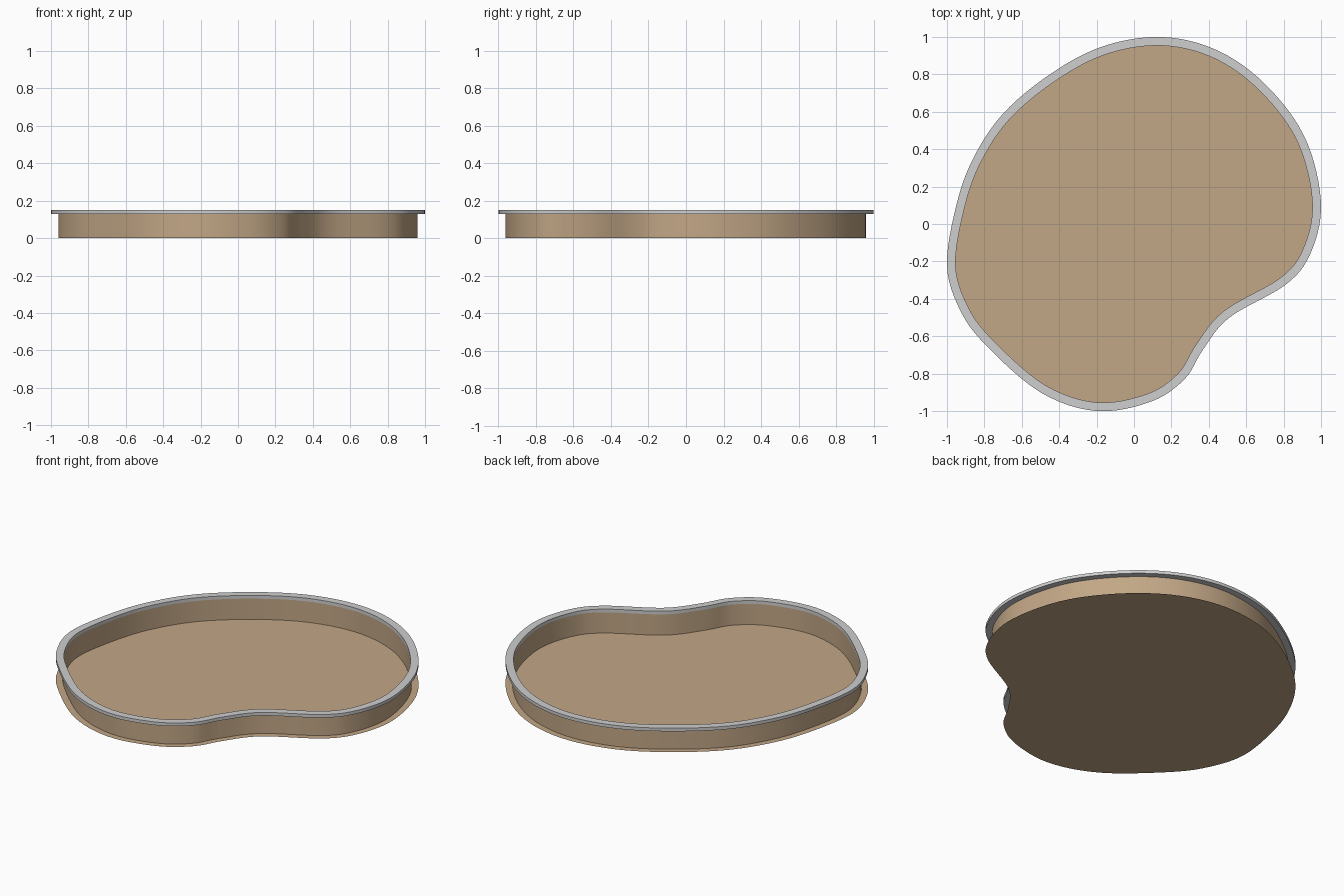
import bpy
import bmesh
import math
from mathutils import Vector

cube = bpy.data.objects.get("Cube")
if cube:
    bpy.data.objects.remove(cube, do_unlink=True)


def make_material(name, rgb):
    mat = bpy.data.materials.new(name)
    mat.use_nodes = True
    mat.diffuse_color = (*rgb, 1)
    mat.node_tree.nodes["Principled BSDF"].inputs["Base Color"].default_value = (*rgb, 1)
    return mat


tan = make_material("warm tan", (0.54, 0.385, 0.24))
grey = make_material("light grey", (0.62, 0.62, 0.62))

# Kidney outline, counter-clockwise from the back
CONTROL = [Vector(p) for p in (
    (0.11, 1.0), (-0.18, 0.945), (-0.45, 0.80), (-0.70, 0.59), (-0.86, 0.35),
    (-0.95, 0.10), (-1.0, -0.22), (-0.93, -0.46), (-0.79, -0.65), (-0.50, -0.90),
    (-0.20, -1.0), (0.09, -0.95), (0.27, -0.83), (0.37, -0.67), (0.51, -0.50),
    (0.81, -0.325), (0.94, -0.165), (1.0, 0.08), (0.95, 0.37), (0.83, 0.60),
    (0.62, 0.82), (0.38, 0.955))]
STEPS = 6


def smooth_loop(points):
    """Closed Catmull-Rom curve through the points."""
    result = []
    n = len(points)
    for i in range(n):
        a, b, c, d = (points[(i + k) % n] for k in (-1, 0, 1, 2))
        for s in range(STEPS):
            t = s / STEPS
            result.append(0.5 * (2 * b + (c - a) * t + (2 * a - 5 * b + 4 * c - d) * t ** 2
                                 + (3 * b - a - 3 * c + d) * t ** 3))
    return result


def inset(loop, distance):
    """Move every point inward along its normal."""
    n = len(loop)
    result = []
    for i, p in enumerate(loop):
        tangent = (loop[(i + 1) % n] - loop[i - 1]).normalized()
        result.append(p + Vector((-tangent.y, tangent.x)) * distance)
    return result


def finish(name, bm, mat):
    mesh = bpy.data.meshes.new(name)
    bm.to_mesh(mesh)
    bm.free()
    mesh.materials.append(mat)
    obj = bpy.data.objects.new(name, mesh)
    bpy.context.collection.objects.link(obj)
    bpy.ops.object.select_all(action="DESELECT")
    obj.select_set(True)
    bpy.context.view_layer.objects.active = obj
    bpy.ops.object.shade_smooth_by_angle(angle=math.radians(35))
    return obj


def band(name, outer, inner, z0, z1, mat):
    """Closed ring with a rectangular cross-section."""
    bm = bmesh.new()
    section = ((outer, z0), (outer, z1), (inner, z1), (inner, z0))
    rings = [[bm.verts.new((p.x, p.y, z)) for p in loop] for loop, z in section]
    n = len(outer)
    for k in range(4):
        lower, upper = rings[k], rings[(k + 1) % 4]
        for i in range(n):
            j = (i + 1) % n
            bm.faces.new((lower[i], lower[j], upper[j], upper[i]))
    bmesh.ops.recalc_face_normals(bm, faces=bm.faces)
    return finish(name, bm, mat)


outline = smooth_loop(CONTROL)

# Flat floor sheet reaching the full outline
bm = bmesh.new()
bm.faces.new([bm.verts.new((p.x, p.y, 0)) for p in outline])
finish("floor", bm, tan)

# Thin upright wall and overhanging rim
band("wall", inset(outline, 0.039), inset(outline, 0.046), 0, 0.13, tan)
band("rim", outline, inset(outline, 0.046), 0.13, 0.15, grey)
